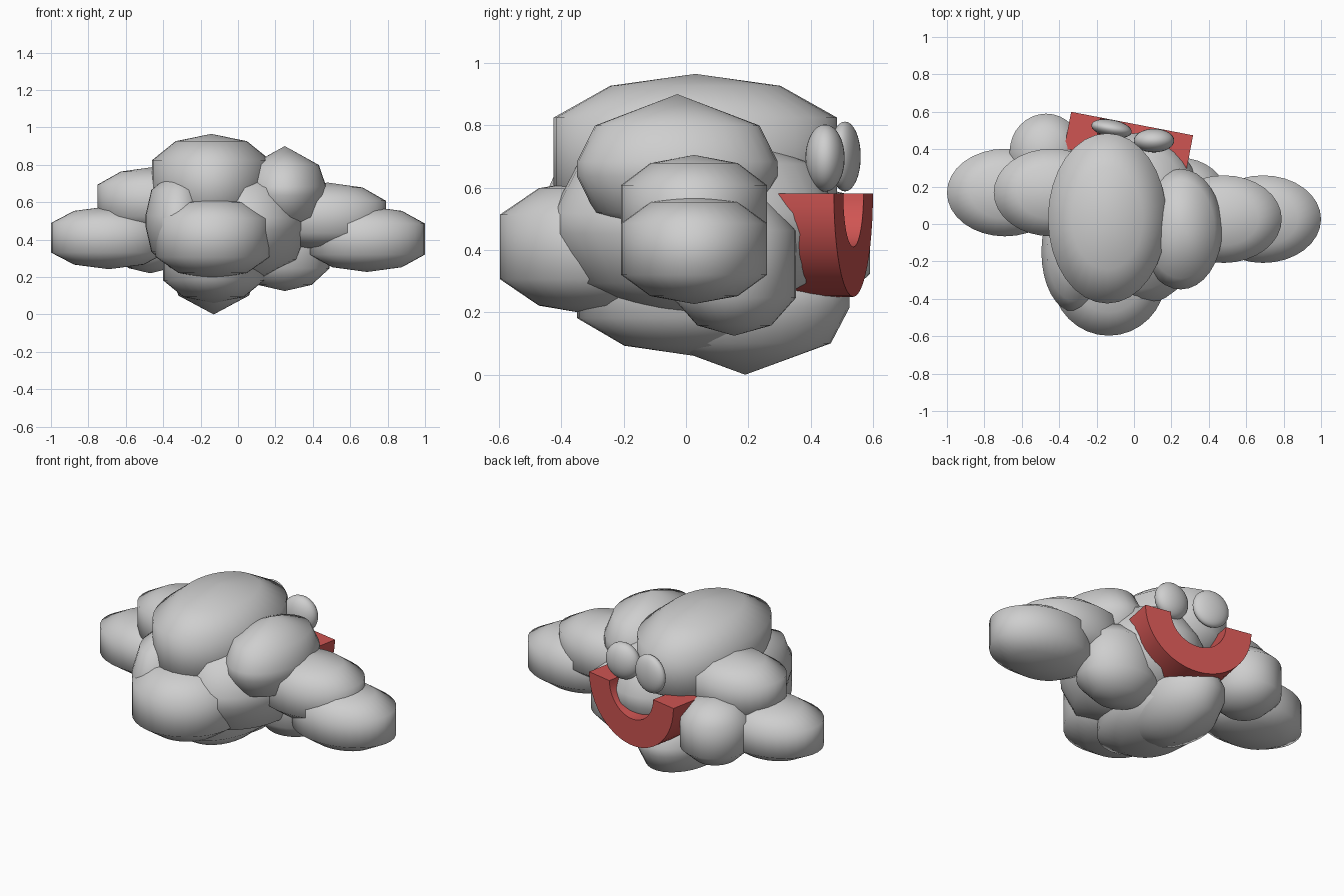
import bpy, bmesh, math
from mathutils import Matrix, Vector

cube = bpy.data.objects.get("Cube")
if cube:
    bpy.data.objects.remove(cube, do_unlink=True)


def material(name, rgb):
    m = bpy.data.materials.new(name)
    m.use_nodes = True
    m.diffuse_color = (*rgb, 1)
    bsdf = m.node_tree.nodes["Principled BSDF"]
    bsdf.inputs["Base Color"].default_value = (*rgb, 1)
    bsdf.inputs["Roughness"].default_value = 0.7
    return m


GREY = material("cloud grey", (0.62, 0.62, 0.62))
RED = material("mouth red", (0.62, 0.09, 0.085))

# Half profiles (radius, height) from the top pole to just above the middle
FLAT = [(0.6, 0.856), (1.0, 0.47)]
ROUND = [(0.82, 0.58), (1.0, 0.10)]


def finish(bm, name, mat, angle):
    bmesh.ops.recalc_face_normals(bm, faces=bm.faces)
    me = bpy.data.meshes.new(name)
    bm.to_mesh(me)
    bm.free()
    me.materials.append(mat)
    ob = bpy.data.objects.new(name, me)
    bpy.context.collection.objects.link(ob)
    bpy.ops.object.select_all(action='DESELECT')
    ob.select_set(True)
    bpy.context.view_layer.objects.active = ob
    bpy.ops.object.shade_smooth_by_angle(angle=math.radians(angle))
    return ob


def puff(name, centre, size, half, segments=32):
    """Lathe a mirrored half profile and stretch it into a cloud puff."""
    rings = half + [(r, -z) for r, z in reversed(half)]
    bm = bmesh.new()
    top, bottom = bm.verts.new((0, 0, 1)), bm.verts.new((0, 0, -1))
    loops = []
    for r, z in rings:
        loops.append([bm.verts.new((r * math.cos(a), r * math.sin(a), z))
                      for a in (2 * math.pi * i / segments for i in range(segments))])
    for i in range(segments):
        j = (i + 1) % segments
        bm.faces.new((top, loops[0][i], loops[0][j]))
        bm.faces.new((bottom, loops[-1][j], loops[-1][i]))
        for a, b in zip(loops, loops[1:]):
            bm.faces.new((a[i], b[i], b[j], a[j]))
    bm.transform(Matrix.Translation(centre) @ Matrix.Diagonal((*size, 1)))
    return finish(bm, name, GREY, 85)


# Cloud body
puff("body_puff", (0.04, 0.03, 0.485), (0.335, 0.46, 0.33), ROUND)
puff("top_puff", (-0.143, 0.03, 0.70), (0.317, 0.455, 0.265), FLAT)
puff("front_puff", (-0.135, -0.285, 0.41), (0.305, 0.312, 0.22), FLAT)
puff("upper_left_puff", (0.25, -0.028, 0.66), (0.222, 0.322, 0.24), ROUND)
puff("front_right_puff", (-0.32, -0.15, 0.50), (0.175, 0.32, 0.285), ROUND)
puff("bottom_front_puff", (-0.13, 0.03, 0.29), (0.27, 0.38, 0.23), FLAT)
puff("bottom_back_puff", (-0.13, 0.19, 0.24), (0.23, 0.335, 0.24), ROUND)
puff("lower_left_puff", (0.25, 0.155, 0.355), (0.24, 0.198, 0.23), FLAT)
puff("back_right_puff", (-0.47, 0.385, 0.415), (0.195, 0.205, 0.195), FLAT)

# Side puffs
puff("left_inner_puff", (0.48, 0.026, 0.522), (0.31, 0.234, 0.183), FLAT)
puff("left_outer_puff", (0.69, 0.026, 0.403), (0.31, 0.234, 0.176), FLAT)
puff("right_inner_puff", (-0.44, 0.168, 0.61), (0.31, 0.234, 0.18), FLAT)
puff("right_outer_puff", (-0.69, 0.168, 0.41), (0.31, 0.234, 0.168), FLAT)

# Eyes on the back, turned with the mouth
YAW = math.radians(-10.9)
for name, centre, size in (("right_eye", (-0.12, 0.51, 0.70), (0.11, 0.047, 0.112)),
                           ("left_eye", (0.107, 0.446, 0.695), (0.108, 0.063, 0.108))):
    bm = bmesh.new()
    turn = YAW if name == "right_eye" else 0
    bmesh.ops.create_uvsphere(
        bm, u_segments=32, v_segments=16, radius=1,
        matrix=Matrix.Translation(centre) @ Matrix.Rotation(turn, 4, 'Z')
        @ Matrix.Diagonal((*size, 1)))
    finish(bm, name, GREY, 85)

# Smiling mouth: half ring with a square section
OUTER, INNER, DEPTH, STEPS = 0.332, 0.172, 0.20, 24
bm = bmesh.new()
section = [(OUTER, 0), (INNER, 0), (INNER, -DEPTH), (OUTER, -DEPTH)]
rows = []
for i in range(STEPS + 1):
    a = math.pi + math.pi * i / STEPS
    rows.append([bm.verts.new((r * math.cos(a), y, r * math.sin(a))) for r, y in section])
for a, b in zip(rows, rows[1:]):
    for k in range(4):
        n = (k + 1) % 4
        bm.faces.new((a[k], a[n], b[n], b[k]))
bm.faces.new(rows[0])
bm.faces.new(rows[-1])
bm.transform(Matrix.Translation(Vector((-0.01, 0.537, 0.582))) @ Matrix.Rotation(YAW, 4, 'Z'))
finish(bm, "mouth", RED, 30)
